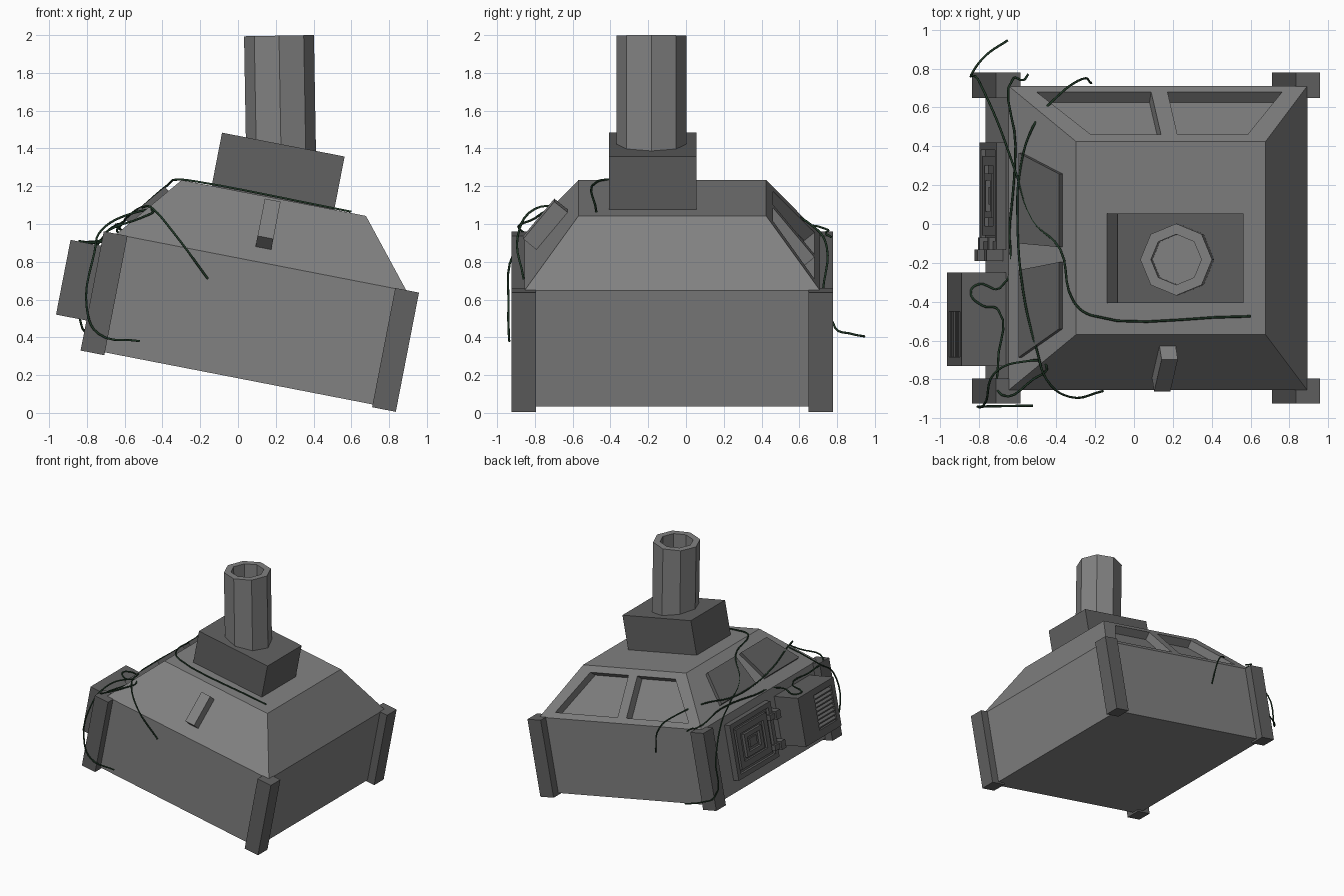
import bpy, bmesh, math
from mathutils import Matrix, Vector

if "Cube" in bpy.data.objects:
    bpy.data.objects.remove(bpy.data.objects["Cube"])

TILT = Matrix.Rotation(math.radians(11), 4, 'Y')   # the whole cabin leans down to the right
CX, CY = -0.031, -0.0725                           # cabin centre before tilting


def material(name, col):
    m = bpy.data.materials.new(name)
    m.diffuse_color = (*col, 1)
    m.use_nodes = True
    m.node_tree.nodes["Principled BSDF"].inputs["Base Color"].default_value = m.diffuse_color
    return m


GREY = material("mid_grey", (0.22, 0.22, 0.22))
DARK = material("dark_grey", (0.12, 0.12, 0.12))
GREEN = material("dark_green", (0.015, 0.04, 0.02))


def finish(name, bm, mat, matrix=TILT):
    bmesh.ops.recalc_face_normals(bm, faces=bm.faces)
    bm.transform(matrix)
    me = bpy.data.meshes.new(name)
    bm.to_mesh(me)
    bm.free()
    ob = bpy.data.objects.new(name, me)
    bpy.context.collection.objects.link(ob)
    me.materials.append(mat)
    return ob


def add_rings(bm, rings, closed=False):
    """Skin a list of equal point loops; cap the ends unless closed."""
    vs = [[bm.verts.new(p) for p in r] for r in rings]
    n = len(vs[0])
    for a, b in zip(vs, vs[1:] + (vs[:1] if closed else [])):
        for i in range(n):
            j = (i + 1) % n
            bm.faces.new((a[i], a[j], b[j], b[i]))
    if not closed:
        bm.faces.new(vs[0])
        bm.faces.new(vs[-1])


def add_box(bm, x, y, z):
    add_rings(bm, [[(x[0], y[0], k), (x[1], y[0], k), (x[1], y[1], k), (x[0], y[1], k)] for k in z])


def box(name, x, y, z, mat=DARK):
    bm = bmesh.new()
    add_box(bm, x, y, z)
    return finish(name, bm, mat)


def cut(ob, cutter):
    cutter.hide_render = True
    mod = ob.modifiers.new("recess", 'BOOLEAN')
    mod.operation = 'DIFFERENCE'
    mod.solver = 'EXACT'
    mod.object = cutter
    bpy.context.view_layer.objects.active = ob
    bpy.ops.object.modifier_apply(modifier=mod.name)
    bpy.data.objects.remove(cutter)


def square(h, z):
    return [(CX + sx * h, CY + sy * h, z) for sx, sy in ((-1, -1), (1, -1), (1, 1), (-1, 1))]


def slope_prism(bm, base, up, normal, across, quad, depth):
    """Extrude a quad of (across, along-slope) points through a roof slope."""
    base, up, normal, across = map(Vector, (base, up, normal, across))
    add_rings(bm, [[base + across * a + up * t + normal * d for a, t in quad] for d in depth])


# cabin body with sloped roof
bm = bmesh.new()
add_rings(bm, [square(0.783, 0.18), square(0.783, 0.805), square(0.497, 1.153)])
cabin = finish("cabin_body", bm, GREY)

# recessed windows in the back slope
bm = bmesh.new()
for s in (-1, 1):
    quad = [(s * 0.043, 0.048), (s * 0.644, 0.048), (s * 0.41, 0.395), (s * 0.043, 0.395)]
    slope_prism(bm, (CX, 0.7105, 0.805), (0, -0.633, 0.774), (0, 0.774, 0.633), (1, 0, 0), quad, (-0.07, 0.05))
cut(cabin, finish("window_cutter", bm, GREY))

# raised panels on the left slope
for i, (a, b, c, d) in enumerate(((0.366, -0.10, -0.119, 0.258), (-0.237, -0.686, -0.54, -0.196))):
    bm = bmesh.new()
    quad = [(a, 0.09), (b, 0.09), (c, 0.36), (d, 0.36)]
    slope_prism(bm, (-0.814, 0, 0.805), (0.633, 0, 0.774), (-0.774, 0, 0.633), (0, 1, 0), quad, (-0.02, 0.028))
    finish(f"roof_panel_{i + 1}", bm, DARK)

# bar on the front slope
bm = bmesh.new()
quad = [(-0.077, 0.10), (0.008, 0.10), (0.008, 0.36), (-0.077, 0.36)]
slope_prism(bm, (0, -0.8555, 0.805), (0, 0.633, 0.774), (0, -0.774, 0.633), (1, 0, 0), quad, (-0.01, 0.09))
finish("front_bar", bm, GREY)

# corner posts
for sx in (-1, 1):
    for sy in (-1, 1):
        x = sorted((CX + sx * 0.722, CX + sx * 0.85))
        y = sorted((CY + sy * 0.722, CY + sy * 0.851))
        box("corner_post", x, y, (0.165, 0.808))

# chimney base and hollow eight-sided pipe
box("chimney_base", (-0.366, 0.295), (-0.407, 0.055), (1.14, 1.44))
bm = bmesh.new()
add_rings(bm, [[(r * math.cos(k * math.pi / 4), r * math.sin(k * math.pi / 4), z) for k in range(8)]
               for r, z in ((0.185, -0.67), (0.185, 0), (0.13, 0), (0.13, -0.5))])
finish("chimney_pipe", bm, GREY,
       Matrix.Translation((0.217, -0.183, 1.997)) @ Matrix.Rotation(math.radians(-1), 4, 'Y'))

# side unit with slatted vent
unit = box("side_unit", (-1.045, -0.80), (-0.73, -0.25), (0.327, 0.73))
cut(unit, box("vent_cutter", (-1.1, -1.015), (-0.685, -0.45), (0.39, 0.68)))
bm = bmesh.new()
for k in range(8):
    z = 0.408 + k * 0.034
    add_rings(bm, [[(-1.043, y, z - 0.008), (-1.01, y, z + 0.008), (-1.01, y, z + 0.018), (-1.043, y, z + 0.002)]
                   for y in (-0.687, -0.448)])
finish("vent_slats", bm, DARK)


# door: stepped frames around a small centre block
def frame(name, x, half_y, half_z, rim):
    bm = bmesh.new()
    loop = lambda k, x: [(x, 0.145 + sy * (half_y - k), 0.51 + sz * (half_z - k))
                         for sy, sz in ((-1, -1), (1, -1), (1, 1), (-1, 1))]
    add_rings(bm, [loop(0, -0.80), loop(0, x), loop(rim, x), loop(rim, -0.80)], closed=True)
    finish(name, bm, DARK)


frame("door_frame", -0.865, 0.275, 0.23, 0.04)
box("door_panel", (-0.84, -0.80), (-0.10, 0.39), (0.30, 0.72))
frame("door_inner_frame", -0.86, 0.205, 0.165, 0.05)
frame("door_window_frame", -0.865, 0.115, 0.095, 0.035)
box("door_window_block", (-0.855, -0.80), (0.10, 0.19), (0.475, 0.545))
for z in (0.37, 0.62):
    box("door_hinge_plate", (-0.885, -0.80), (-0.14, -0.07), (z - 0.022, z + 0.022))
    box("door_hinge_knuckle", (-0.90, -0.80), (-0.19, -0.13), (z - 0.035, z + 0.035))


# loose cables draped over the roof
def cable(name, pts):
    cu = bpy.data.curves.new(name, 'CURVE')
    cu.dimensions = '3D'
    cu.bevel_depth = 0.006
    cu.bevel_resolution = 1
    cu.resolution_u = 5
    sp = cu.splines.new('BEZIER')
    sp.bezier_points.add(len(pts) - 1)
    for b, p in zip(sp.bezier_points, pts):
        b.co = p
        b.handle_left_type = b.handle_right_type = 'AUTO'
    cu.materials.append(GREEN)
    bpy.context.collection.objects.link(bpy.data.objects.new(name, cu))


cable("roof_cable", [(0.6, -0.475, 1.065), (-0.22, -0.47, 1.225), (-0.31, -0.40, 1.235), (-0.38, -0.13, 1.20),
                     (-0.52, 0.02, 1.08), (-0.61, 0.27, 1.01), (-0.70, 0.52, 0.95), (-0.80, 0.74, 0.75),
                     (-0.825, 0.79, 0.45), (-0.76, 0.87, 0.42), (-0.65, 0.945, 0.405)])
cable("hanging_cable", [(-0.22, 0.725, 0.65), (-0.27, 0.745, 0.88), (-0.38, 0.67, 0.99), (-0.52, 0.50, 1.06),
                        (-0.59, 0.25, 1.03), (-0.60, 0.05, 1.02), (-0.57, -0.35, 1.05), (-0.50, -0.65, 1.09),
                        (-0.45, -0.80, 1.08), (-0.33, -0.89, 0.94), (-0.16, -0.86, 0.71)])
cable("side_cable", [(-0.545, 0.77, 0.93), (-0.57, 0.74, 0.95), (-0.62, 0.75, 0.97), (-0.61, 0.40, 1.0),
                     (-0.64, 0, 0.97), (-0.69, -0.33, 0.92), (-0.80, -0.31, 0.905), (-0.84, -0.35, 0.91),
                     (-0.78, -0.42, 0.90), (-0.70, -0.44, 0.91), (-0.70, -0.72, 0.93), (-0.68, -0.88, 0.97),
                     (-0.52, -0.80, 1.03), (-0.45, -0.73, 1.07), (-0.58, -0.71, 1.05), (-0.72, -0.77, 0.97),
                     (-0.76, -0.91, 0.85), (-0.80, -0.94, 0.55), (-0.74, -0.938, 0.42), (-0.52, -0.935, 0.38)])
